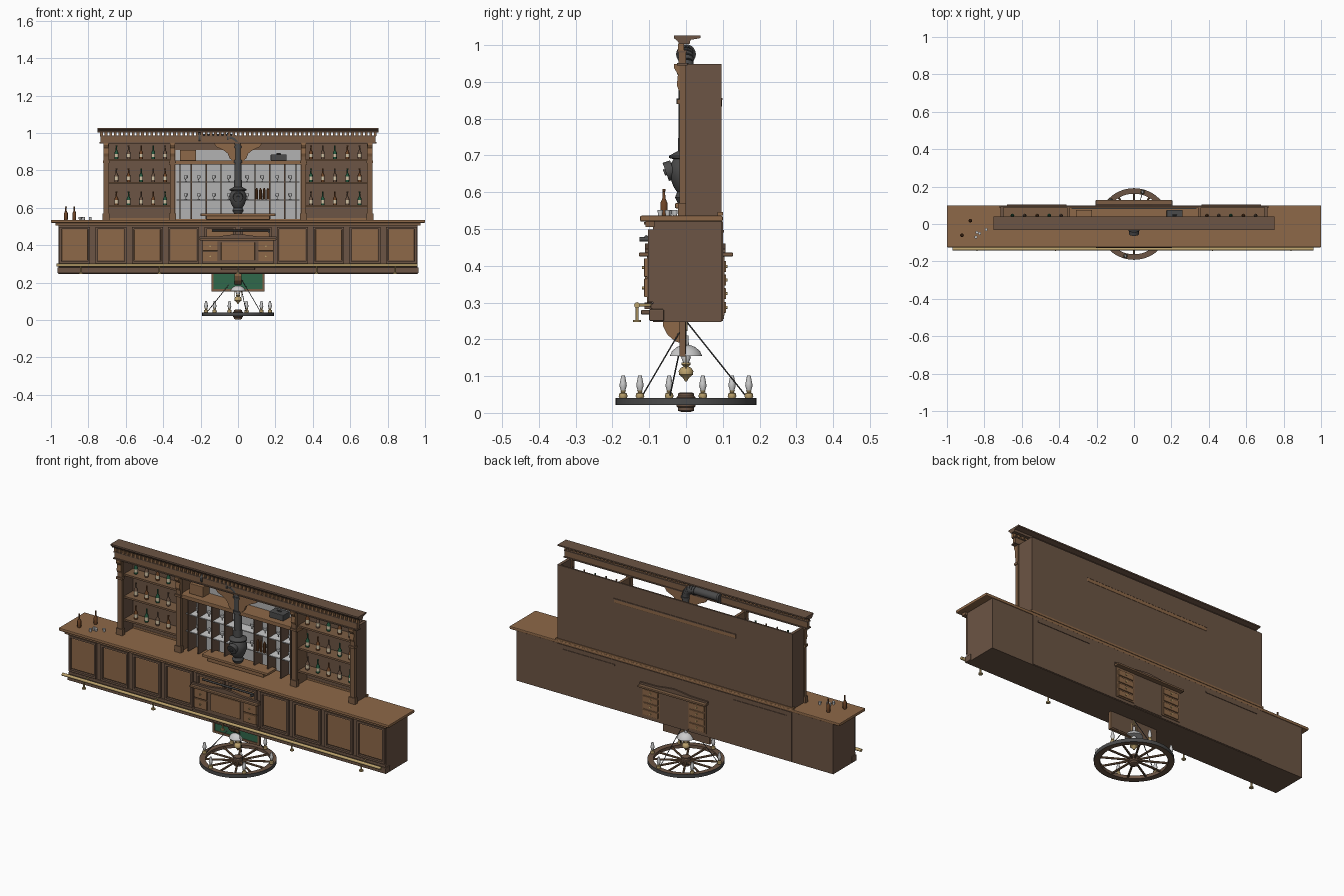
import bpy, bmesh, math
from mathutils import Vector, Matrix

if "Cube" in bpy.data.objects:
    bpy.data.objects.remove(bpy.data.objects["Cube"])

def mat(name, *c):
    m = bpy.data.materials.new(name)
    m.diffuse_color = (*c, 1) if len(c) == 3 else c
    m.use_nodes = True
    m.node_tree.nodes["Principled BSDF"].inputs["Base Color"].default_value = m.diffuse_color
    return m

DARK = mat("dark_wood", .15, .09, .058)
MID = mat("mid_wood", .2, .11, .058)
OAK = mat("light_wood", .27, .14, .065)
BRASS = mat("brass", .5, .36, .15)
IRON = mat("iron", .07, .07, .07)
GREEN = mat("green_felt", .03, .14, .07)
BOTTLE = mat("green_bottle", .02, .1, .05)
AMBER = mat("amber_bottle", .16, .06, .02)
CREAM = mat("cream_label", .65, .55, .38)
GLASS = mat("clear_glass", .6, .62, .63)
MIRROR = mat("mirror", .45, .45, .45)

def finish(name, bm, m, smooth=False):
    me = bpy.data.meshes.new(name)
    bmesh.ops.recalc_face_normals(bm, faces=bm.faces)
    bm.to_mesh(me)
    bm.free()
    me.materials.append(m)
    o = bpy.data.objects.new(name, me)
    bpy.context.collection.objects.link(o)
    if smooth:
        bpy.context.view_layer.objects.active = o
        bpy.ops.object.select_all(action='DESELECT')
        o.select_set(True)
        bpy.ops.object.shade_smooth_by_angle(angle=math.radians(40))
    return o

def boxes(name, m, items, bevel=0):
    # each item is (x0, x1, y0, y1, z0, z1)
    bm = bmesh.new()
    for x0, x1, y0, y1, z0, z1 in items:
        mx = Matrix.Translation(((x0+x1)/2, (y0+y1)/2, (z0+z1)/2)) @ Matrix.Diagonal((x1-x0, y1-y0, z1-z0, 1))
        bmesh.ops.create_cube(bm, size=1, matrix=mx)
    o = finish(name, bm, m)
    if bevel:
        b = o.modifiers.new("bevel", 'BEVEL')
        b.width, b.segments = bevel, 2
    return o

def rods(name, m, segs, n=10):
    # each segment is (start, end, radius)
    bm = bmesh.new()
    for a, b, r in segs:
        a, b = Vector(a), Vector(b)
        d = b - a
        mx = Matrix.Translation((a+b)/2) @ d.to_track_quat('Z', 'Y').to_matrix().to_4x4()
        bmesh.ops.create_cone(bm, cap_ends=True, segments=n, radius1=r, radius2=r, depth=d.length, matrix=mx)
    return finish(name, bm, m, True)

def lathe(name, m, prof, spots=((0, 0, 0),), n=16):
    bm = bmesh.new()
    for s in spots:
        rings = []
        for r, z in prof:
            rings.append([bm.verts.new((s[0]+r*math.cos(2*math.pi*i/n), s[1]+r*math.sin(2*math.pi*i/n), s[2]+z)) for i in range(n)])
        for a, b in zip(rings, rings[1:]):
            for i in range(n):
                bm.faces.new((a[i], a[(i+1) % n], b[(i+1) % n], b[i]))
        bm.faces.new(rings[0])
        bm.faces.new(rings[-1])
    return finish(name, bm, m, True)

def slab(name, m, pts, t0, t1, axis='y', shifts=(0,)):
    # outline extruded along y (points are x,z) or along x (points are y,z)
    bm = bmesh.new()
    for s in shifts:
        f = (lambda p, t: (p[0]+s, t, p[1])) if axis == 'y' else (lambda p, t: (t+s, p[0], p[1]))
        a = [bm.verts.new(f(p, t0)) for p in pts]
        b = [bm.verts.new(f(p, t1)) for p in pts]
        bm.faces.new(a)
        bm.faces.new(b)
        for i in range(len(pts)):
            j = (i+1) % len(pts)
            bm.faces.new((a[i], a[j], b[j], b[i]))
    return finish(name, bm, m)

def frame(x0, x1, y0, y1, z0, z1, w):
    return [(x0, x0+w, y0, y1, z0, z1), (x1-w, x1, y0, y1, z0, z1),
            (x0+w, x1-w, y0, y1, z0, z0+w), (x0+w, x1-w, y0, y1, z1-w, z1)]

# bar counter
boxes("counter_body", DARK, [(-.96, .96, -.09, .097, .247, .52), (-.71, .71, .05, .1, .25, .52)])
boxes("counter_plinth", DARK, [(-.965, .965, -.1, -.06, .25, .282), (-.96, .96, -.096, -.08, .282, .297)], .003)
boxes("counter_top", OAK, [(-1, 1, -.125, .1, .52, .536)], .004)
boxes("counter_top_moulding", MID, [(-.975, .975, -.11, -.085, .505, .52), (-.8, -.36, -.114, -.1, .512, .519), (.36, .8, -.114, -.1, .512, .519)])
boxes("counter_rear_rails", DARK, [(-.68, -.36, .1, .103, .49, .497), (.36, .68, .1, .103, .49, .497)])
cx = [-.873+.194*i for i in range(10)]
boxes("counter_panels", OAK, [(x-.07, x+.07, -.097, -.088, .318, .485) for x in cx], .003)
boxes("panel_frames", DARK, [b for x in cx for b in frame(x-.083, x+.083, -.103, -.088, .302, .498, .011)])

# foot rail with posts
rods("foot_rail", BRASS, [((-.97, -.133, .293), (.96, -.133, .293), .008)], 12)
px = [-.84, -.42, 0, .42, .84]
rods("foot_rail_posts", BRASS, [s for x in px for s in (((x, -.133, .252), (x, -.133, .293), .004), ((x, -.133, .247), (x, -.133, .253), .011),
     ((x, -.133, .293), (x, -.095, .293), .004))])

# back bar carcass
boxes("back_board", DARK, [(-.71, .71, .087, .096, .536, .948)])
boxes("back_bar_ends", DARK, [(s*.705-.008, s*.705+.008, 0, .095, .536, .948) for s in (-1, 1)])
boxes("inner_uprights", MID, [(s*.35-.008, s*.35+.008, 0, .09, .536, .94) for s in (-1, 1)])
boxes("side_shelves", MID, [(min(s*.35, s*.7), max(s*.35, s*.7), .01, .09, z-.006, z+.004) for s in (-1, 1) for z in (.61, .735, .857)])
boxes("back_bar_sill", OAK, [(-.72, .72, .085, .1, .536, .546)])

# pilasters with scroll brackets
pil = (-.705, -.35, .35, .705)
boxes("pilasters", MID, [b for x in pil for b in ((x-.014, x+.014, -.018, 0, .536, .945), (x-.019, x+.019, -.022, 0, .536, .57), (x-.018, x+.018, -.024, 0, .84, .852))])
slab("pilaster_brackets", OAK, [(0, .86), (-.014, .865), (-.025, .89), (-.022, .92), (-.032, .937), (-.032, .948), (0, .948)], -.013, .013, 'x', pil)

# cornice and dentils
boxes("frieze", MID, [(-.735, .735, -.02, .0, .945, .985)])
boxes("frieze_beads", DARK, [(-.74, .74, -.025, .004, .945, .951), (-.738, .738, -.023, .003, .98, .986)])
boxes("dentils", OAK, [(-.737+.0244*i, -.723+.0244*i, -.022, -.006, .985, 1.004) for i in range(61)])
slab("cornice", DARK, [(-.018, 1.003), (-.024, 1.012), (-.032, 1.018), (-.032, 1.026), (.04, 1.026), (.04, 1.019), (.012, 1.014), (.01, 1.003)], -.75, .75, 'x')

# carved arch below the frieze
half = [(.13, .945), (.115, .925), (.08, .91), (.055, .89), (.045, .865), (.025, .85)]
slab("carved_arch", OAK, half + [(-x, z) for x, z in reversed(half)], -.014, .002)

# mirror bay with lintel and pigeon holes
boxes("mirror_panel", MIRROR, [(-.335, .335, .08, .086, .54, .91)])
boxes("mirror_lintel", OAK, [(-.37, .37, -.012, .098, .832, .853)], .003)
boxes("rear_slot", DARK, [(-.37, .37, .094, .099, .85, .856)])
boxes("mirror_dividers", DARK, [(x-.003, x+.003, .012, .082, .54, .832) for x in (-.31, -.25, -.17, -.09, .09, .17, .25, .31)])
boxes("glass_shelves", GLASS, [(-.33, .33, .02, .08, z, z+.005) for z in (.64, .735)])
boxes("wooden_crate", OAK, [(-.31, -.225, .02, .075, .853, .91)], .003)
boxes("cash_box", IRON, [(.175, .26, .02, .075, .853, .885), (.205, .23, .044, .05, .885, .892)], .002)
boxes("centre_shelf", OAK, [(-.2, .2, -.03, .05, .556, .57), (-.17, .17, -.022, .05, .536, .556)], .003)
gl = [(x, .05, z) for z in (.645, .74) for x in (-.28, -.21, -.13, -.05, .05, .13, .21, .28)]
lathe("drinking_glasses", GLASS, [(.008, 0), (.002, .003), (.002, .012), (.009, .02), (.009, .032)], gl, 10)
lathe("candle_set", AMBER, [(.007, 0), (.007, .05), (.003, .06)], [(x, .03, .645) for x in (.1, .12, .14, .16)], 8)

# stock bottles
spots = [(s*x, .045, z+.004) for z in (.61, .735, .857) for s in (-1, 1) for x in (.39, .453, .518, .585, .65)]
BP = [(.009, 0), (.01, .003), (.01, .035), (.004, .048), (.0035, .066), (.0045, .067), (.0045, .072)]
lathe("green_bottles", BOTTLE, BP, spots[::3], 10)
lathe("amber_bottles", AMBER, BP, spots[1::3] + [(-.92, -.06, .536), (-.875, .018, .536)], 10)
lathe("dark_bottles", DARK, BP, spots[2::3], 10)
lathe("bottle_labels", CREAM, [(.0104, .01), (.0104, .028)], spots, 10)
lathe("shot_glasses", GLASS, [(.006, 0), (.008, .016)], [(-.845, -.07, .536), (-.825, -.05, .536), (-.79, -.03, .536), (-.84, -.045, .536)], 10)

# stove with flue pipe and elbow
lathe("pot_stove", IRON, [(.022, .57), (.03, .585), (.024, .6), (.034, .615), (.045, .645), (.045, .67), (.034, .69), (.046, .693), (.046, .699), (.022, .712), (.021, .75)], n=24)
arc = [(-.045+.045*math.cos(a), 0, .93+.045*math.sin(a)) for a in [math.pi/2*i/6 for i in range(7)]]
rods("flue_pipe", IRON, [((0, 0, .71), (0, 0, .932), .02), ((-.045, 0, .975), (-.21, 0, .975), .02)], 20)
rods("flue_elbow", IRON, [(a, b, .021) for a, b in zip(arc, arc[1:])], 20)
rods("flue_collars", IRON, [((0, 0, .84), (0, 0, .855), .026), ((0, 0, .92), (0, 0, .93), .024), ((-.2, 0, .975), (-.212, 0, .975), .027), ((-.05, 0, .975), (-.06, 0, .975), .024)], 20)
rods("stove_door", IRON, [((0, -.035, .662), (0, -.055, .655), .026), ((0, -.055, .655), (0, -.06, .653), .009)], 20)

# pedestal desk passing through the counter
boxes("desk_body", DARK, [(-.19, .19, -.106, .1, .3, .43)])
boxes("desk_top", MID, [(-.205, .205, -.128, .128, .425, .436)], .003)
boxes("desk_front_base", DARK, [(-.2, .2, -.113, -.09, .282, .3), (-.09, .09, -.122, -.09, .268, .28)], .002)
boxes("front_drawers", OAK, [(min(s*.11, s*.188), max(s*.11, s*.188), -.114, -.1, z, z+.05) for s in (-1, 1) for z in (.315, .37)] + [(-.09, .09, -.112, -.1, .32, .415)], .002)
boxes("desk_rear_pedestals", MID, [(min(s*.085, s*.195), max(s*.085, s*.195), .09, .104, .265, .425) for s in (-1, 1)])
boxes("rear_drawers", OAK, [(min(s*.095, s*.185), max(s*.095, s*.185), .1, .109, z, z+.03) for s in (-1, 1) for z in (.272, .309, .346, .383)], .002)
boxes("desk_rear_panel", DARK, [(-.085, .085, .09, .103, .255, .425)])
rods("drawer_knobs", BRASS, [((s*.14, .108, z+.015), (s*.14, .113, z+.015), .004) for s in (-1, 1) for z in (.272, .309, .346, .383)] +
     [((s*.149, -.113, z), (s*.149, -.12, z), .004) for s in (-1, 1) for z in (.34, .395)])
ca = [(-.205, .436), (-.205, .446), (-.1, .448), (-.05, .455), (0, .46), (.05, .455), (.1, .448), (.205, .446), (.205, .436)]
slab("desk_front_crest", DARK, ca, -.112, -.1)
slab("desk_rear_crest", DARK, ca, .098, .108)
rods("wall_rods", IRON, [((-.14, -.108, .478), (.17, -.108, .478), .005), ((.165, -.1, .472), (.165, -.126, .472), .006)])

# felt board hanging under the counter
boxes("felt_board", GREEN, [(-.13, .13, -.014, -.008, .165, .25)])
boxes("felt_board_back", DARK, [(-.135, .135, -.008, 0, .16, .25)])
boxes("felt_board_frame", MID, frame(-.142, .142, -.018, -.002, .153, .26, .012))
slab("curved_bracket", OAK, [(-.062, .25), (-.062, .235), (-.05, .212), (-.03, .195), (-.016, .19), (-.016, .25)], -.02, .02, 'x')

# wagon wheel chandelier
R = [math.radians(15+60*i) for i in range(6)]
rim = [(.162, .022), (.19, .022), (.19, .039), (.162, .039)]
bm = bmesh.new()
vs = [bm.verts.new((r, 0, z)) for r, z in rim]
es = [bm.edges.new((vs[i], vs[(i+1) % 4])) for i in range(4)]
bmesh.ops.spin(bm, geom=vs+es, axis=(0, 0, 1), cent=(0, 0, 0), angle=2*math.pi, steps=48)
bmesh.ops.remove_doubles(bm, verts=bm.verts, dist=1e-4)
finish("wheel_rim", bm, DARK, True)
lathe("iron_tyre", IRON, [(.19, .021), (.1915, .021), (.1915, .04), (.19, .04)], n=48).data.polygons
for f in [o for o in bpy.data.objects if o.name == "iron_tyre"]:
    b = bmesh.new()
    b.from_mesh(f.data)
    bmesh.ops.delete(b, geom=[p for p in b.faces if len(p.verts) > 4], context='FACES_ONLY')
    b.to_mesh(f.data)
    b.free()
rods("wheel_spokes", MID, [((.015*math.cos(a), .015*math.sin(a), .03), (.168*math.cos(a), .168*math.sin(a), .03), .0055) for a in [math.pi*i/6 for i in range(12)]], 8)
lathe("wheel_hub", DARK, [(.014, .003), (.022, .006), (.022, .014), (.026, .018), (.026, .042), (.022, .046), (.022, .053), (.014, .056)], n=20)
rods("chains", IRON, [((.175*math.cos(a), .175*math.sin(a), .038), (0, 0, .25), .002) for a in R[1::2]], 6)
lamps = [(.177*math.cos(a), .177*math.sin(a), .039) for a in R]
lathe("lamp_bases", BRASS, [(.009, 0), (.012, .006), (.01, .014), (.005, .017), (.008, .022)], lamps, 12)
lathe("lamp_chimneys", GLASS, [(.006, .022), (.01, .034), (.009, .042), (.005, .062)], lamps, 12)

# centre hanging lamp
lathe("lamp_font", BRASS, [(.003, .086), (.008, .095), (.019, .104), (.02, .114), (.014, .123), (.006, .126), (.012, .131), (.012, .137)], n=20)
lathe("lamp_glass", GLASS, [(.008, .137), (.013, .15), (.008, .17), (.007, .21)], n=16)
sh = lathe("lamp_shade", GLASS, [(.044, .155), (.038, .168), (.025, .179), (.012, .184)], n=28)
rods("lamp_hanger", BRASS, [((s*.018, 0, .12), (s*.018, 0, .225), .0015) for s in (-1, 1)] + [((-.018, 0, .225), (.018, 0, .225), .002), ((0, 0, .222), (0, 0, .25), .004)], 8)
